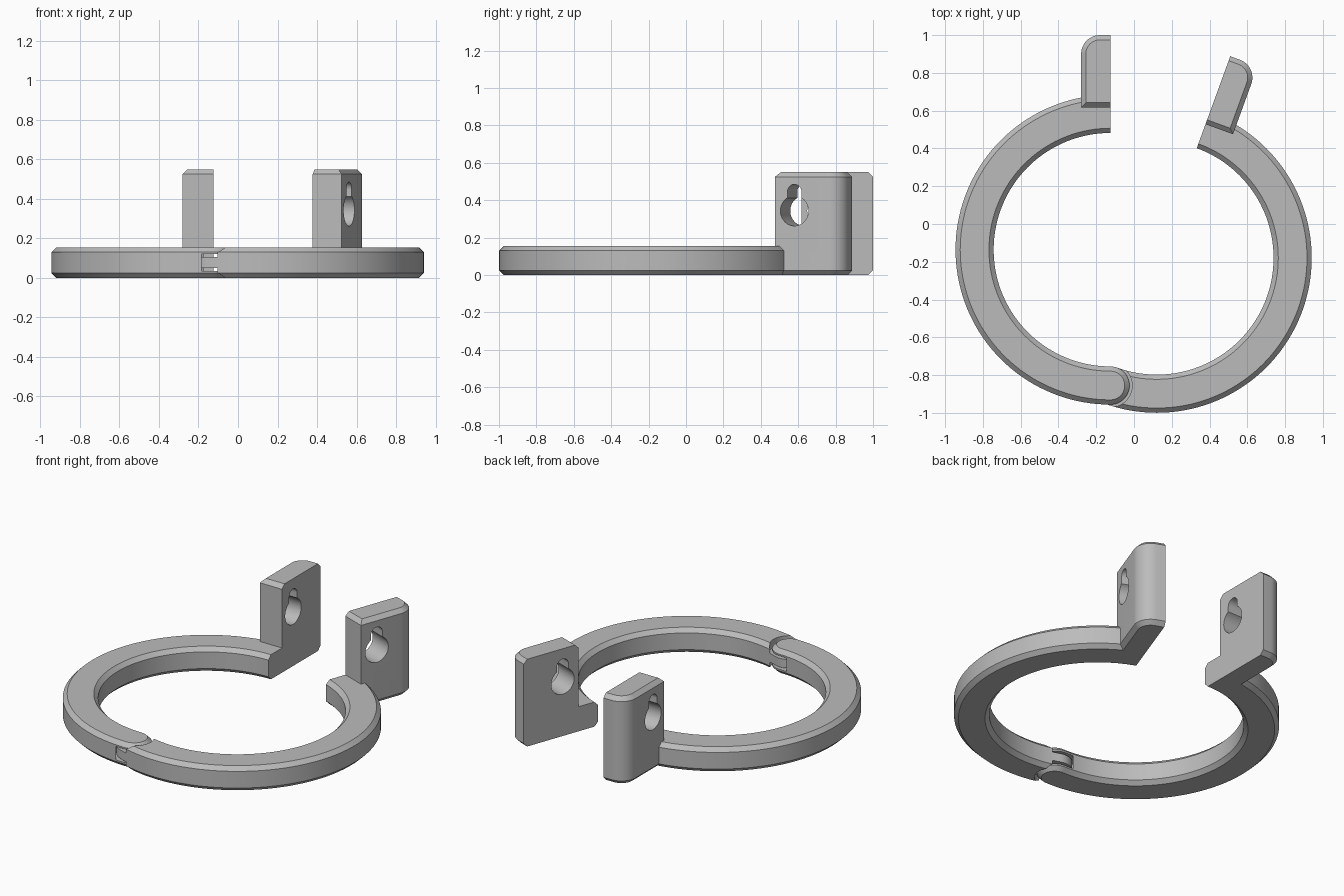
import bpy, bmesh
from math import radians, sin, cos
from mathutils import Matrix

cube = bpy.data.objects.get("Cube")
if cube:
    bpy.data.objects.remove(cube)

# Shared dimensions; each half is drawn with the hinge axis at its origin
OUTER, INNER = 0.82, 0.618
MID, HALF_W = (OUTER + INNER) / 2, (OUTER - INNER) / 2
HEIGHT, TAB_HEIGHT, CHAMFER = 0.155, 0.55, 0.025
TAB_FRONT, TAB_END, TAB_THICK, TAB_ROUND = 1.472, 1.855, 0.155, 0.1
HINGE = (-0.125, -0.855, 0)
CLEAR = 0.115          # radius of the hinge clearance
OPEN_ANGLE = -20

grey = bpy.data.materials.new("plain_grey")
grey.use_nodes = True
grey.diffuse_color = (0.5, 0.5, 0.5, 1)
grey.node_tree.nodes["Principled BSDF"].inputs["Base Color"].default_value = (0.5, 0.5, 0.5, 1)


def arc(cx, cy, r, a0, a1, n):
    angles = [radians(a0 + (a1 - a0) * i / n) for i in range(n + 1)]
    return [(cx + r * cos(a), cy + r * sin(a)) for a in angles]


def loft(name, rings):
    """Solid skinned through matching closed rings of 3D points."""
    bm = bmesh.new()
    loops = [[bm.verts.new(p) for p in ring] for ring in rings]
    n = len(loops[0])
    for a, b in zip(loops, loops[1:]):
        for i in range(n):
            j = (i + 1) % n
            bm.faces.new((a[i], a[j], b[j], b[i]))
    bm.faces.new(loops[0])
    bm.faces.new(loops[-1])
    bmesh.ops.recalc_face_normals(bm, faces=bm.faces)
    mesh = bpy.data.meshes.new(name)
    bm.to_mesh(mesh)
    bm.free()
    mesh.materials.append(grey)
    obj = bpy.data.objects.new(name, mesh)
    bpy.context.collection.objects.link(obj)
    return obj


def chamfered(name, outline, height, side):
    """Upright prism with chamfered top and bottom rims."""
    levels = [(0, CHAMFER), (CHAMFER, 0), (height - CHAMFER, 0), (height, CHAMFER)]
    return loft(name, [[(side * x, y, z) for x, y in outline(c)] for z, c in levels])


def combine(obj, other, operation):
    mod = obj.modifiers.new(operation.title(), 'BOOLEAN')
    mod.operation, mod.object, mod.solver = operation, other, 'EXACT'
    bpy.context.view_layer.objects.active = obj
    bpy.ops.object.modifier_apply(modifier=mod.name)
    bpy.data.objects.remove(other)


def ring_outline(c):
    # Half ring with a rounded knuckle around the hinge
    return (arc(0, MID, OUTER - c, 90, 270, 72)
            + arc(0, 0, HALF_W - c, -90, 90, 24)[1:-1]
            + arc(0, MID, INNER + c, 270, 90, 72))


def tab_outline(c):
    # Flat on the closing face, rounded at the far outer corner
    x, y = TAB_ROUND - TAB_THICK, TAB_END - TAB_ROUND
    return ([(0, TAB_FRONT + c), (c - TAB_THICK, TAB_FRONT + c)]
            + arc(x, y, TAB_ROUND - c, 180, 90, 12) + [(0, TAB_END - c)])


def keyhole_cutter():
    v = 1.583
    outline = arc(v, 0.445, 0.04, 0, 180, 16) + arc(v, 0.343, 0.08, 120, 420, 40)
    return loft("keyhole_cutter", [[(x, y, z) for y, z in outline] for x in (-0.3, 0.3)])


def hinge_cutter(z0, z1):
    circle = arc(0, 0, CLEAR, 0, 360, 64)[:-1]
    return loft("hinge_cutter", [[(x, y, z) for x, y in circle] for z in (z0, z1)])


def clamp_half(name, side, angle, hinge_cuts):
    half = chamfered(name, ring_outline, HEIGHT, side)
    for z0, z1 in hinge_cuts:
        combine(half, hinge_cutter(z0, z1), 'DIFFERENCE')
    combine(half, chamfered("tab", tab_outline, TAB_HEIGHT, side), 'UNION')
    combine(half, keyhole_cutter(), 'DIFFERENCE')
    half.data.transform(Matrix.Translation(HINGE) @ Matrix.Rotation(radians(angle), 4, 'Z'))
    bpy.ops.object.select_all(action='DESELECT')
    half.select_set(True)
    bpy.context.view_layer.objects.active = half
    bpy.ops.object.shade_smooth_by_angle(angle=radians(25))


# Forked half with a slot, and the opened half with the tongue that fits it
clamp_half("forked_half", 1, 0, [(0.035, 0.12)])
clamp_half("tongue_half", -1, OPEN_ANGLE, [(-0.1, 0.05), (0.105, 0.3)])
